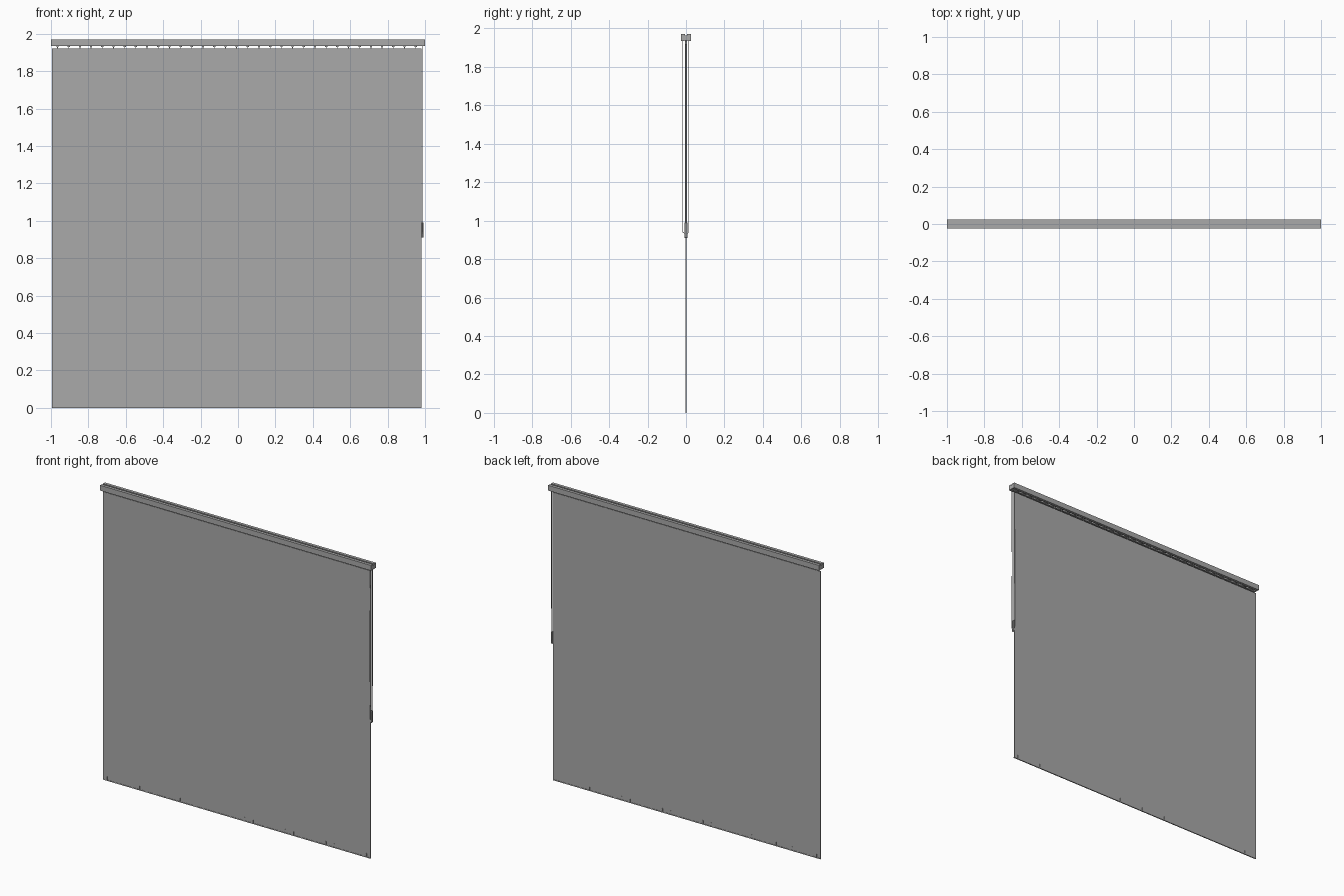
import bpy, bmesh

cube = bpy.data.objects.get("Cube")
if cube:
    bpy.data.objects.remove(cube, do_unlink=True)


def material(name, value):
    m = bpy.data.materials.new(name)
    m.use_nodes = True
    colour = (value, value, value, 1)
    m.diffuse_color = colour
    m.node_tree.nodes["Principled BSDF"].inputs["Base Color"].default_value = colour
    return m


grey = material("blind grey", 0.4)


def finish(name, bm):
    bmesh.ops.recalc_face_normals(bm, faces=bm.faces)
    me = bpy.data.meshes.new(name)
    bm.to_mesh(me)
    bm.free()
    me.materials.append(grey)
    ob = bpy.data.objects.new(name, me)
    bpy.context.collection.objects.link(ob)
    return ob


def add_box(bm, x0, x1, y0, y1, z0, z1):
    verts = bmesh.ops.create_cube(bm, size=1)["verts"]
    for v in verts:
        v.co.x = x1 if v.co.x > 0 else x0
        v.co.y = y1 if v.co.y > 0 else y0
        v.co.z = z1 if v.co.z > 0 else z0


def box(name, *bounds):
    bm = bmesh.new()
    add_box(bm, *bounds)
    return finish(name, bm)


def extrude_x(name, profile, x0, x1):
    bm = bmesh.new()
    face = bm.faces.new([bm.verts.new((x0, y, z)) for y, z in profile])
    geom = bmesh.ops.extrude_face_region(bm, geom=[face])["geom"]
    for v in geom:
        if isinstance(v, bmesh.types.BMVert):
            v.co.x = x1
    return finish(name, bm)


def cord(name, points, radius):
    cu = bpy.data.curves.new(name, "CURVE")
    cu.dimensions = "3D"
    cu.bevel_depth = radius
    cu.bevel_resolution = 1
    cu.use_fill_caps = True
    sp = cu.splines.new("POLY")
    sp.points.add(len(points) - 1)
    for p, co in zip(sp.points, points):
        p.co = (*co, 1)
    cu.materials.append(grey)
    bpy.context.collection.objects.link(bpy.data.objects.new(name, cu))


# Head rail: channel with a shallow groove on top and an open slot below
half = [(0.005, 1.962), (0.005, 1.97), (0.025, 1.97), (0.025, 1.935),
        (0.008, 1.935), (0.008, 1.939), (0.021, 1.939), (0.021, 1.956)]
profile = half + [(-y, z) for y, z in reversed(half)]
extrude_x("head_rail", profile, -1, 1)
for side, x in (("right", -1), ("left", 0.996)):
    box(side + "_rail_cap", x, x + 0.004, -0.024, 0.024, 1.936, 1.962)

# Closed slats forming one flat sheet
LEFT, RIGHT, COUNT = -0.995, 0.98, 33
box("closed_slats", LEFT, RIGHT, -0.002, 0.002, 0, 1.92)

# One hanger and one bottom weight clip per slat
pitch = (RIGHT - LEFT) / COUNT
hangers, clips = bmesh.new(), bmesh.new()
for i in range(COUNT):
    x = LEFT + (i + 0.5) * pitch
    add_box(hangers, x - 0.002, x + 0.002, -0.002, 0.002, 1.915, 1.95)
    add_box(hangers, x - 0.006, x + 0.006, -0.003, 0.003, 1.928, 1.933)
    add_box(hangers, x - 0.012, x + 0.012, -0.015, 0.015, 1.942, 1.95)
    add_box(clips, x - 0.002, x + 0.002, -0.003, 0.003, 0.001, 0.028)
finish("slat_hangers", hangers)
finish("weight_clips", clips)
box("bottom_weights", LEFT, RIGHT, -0.0035, 0.0035, 0, 0.006)

# Control cords and their weight, hanging at the left end
X = 0.986
cord("control_cord_loop", [(X, -0.016, 1.94), (X, -0.018, 1.4), (X, -0.016, 0.94),
                           (X, 0, 0.925), (X, 0.015, 0.94), (X, 0.014, 1.4),
                           (X, 0.013, 1.94)], 0.0015)
for side, y in (("front", -0.005), ("back", 0.005)):
    cord(side + "_tilt_cord", [(X, y, 1.94), (X, y, 0.98)], 0.0015)
weight = box("cord_weight", 0.981, 0.992, -0.008, 0.008, 0.91, 0.99)
bevel = weight.modifiers.new("soft edges", "BEVEL")
bevel.width = 0.002
